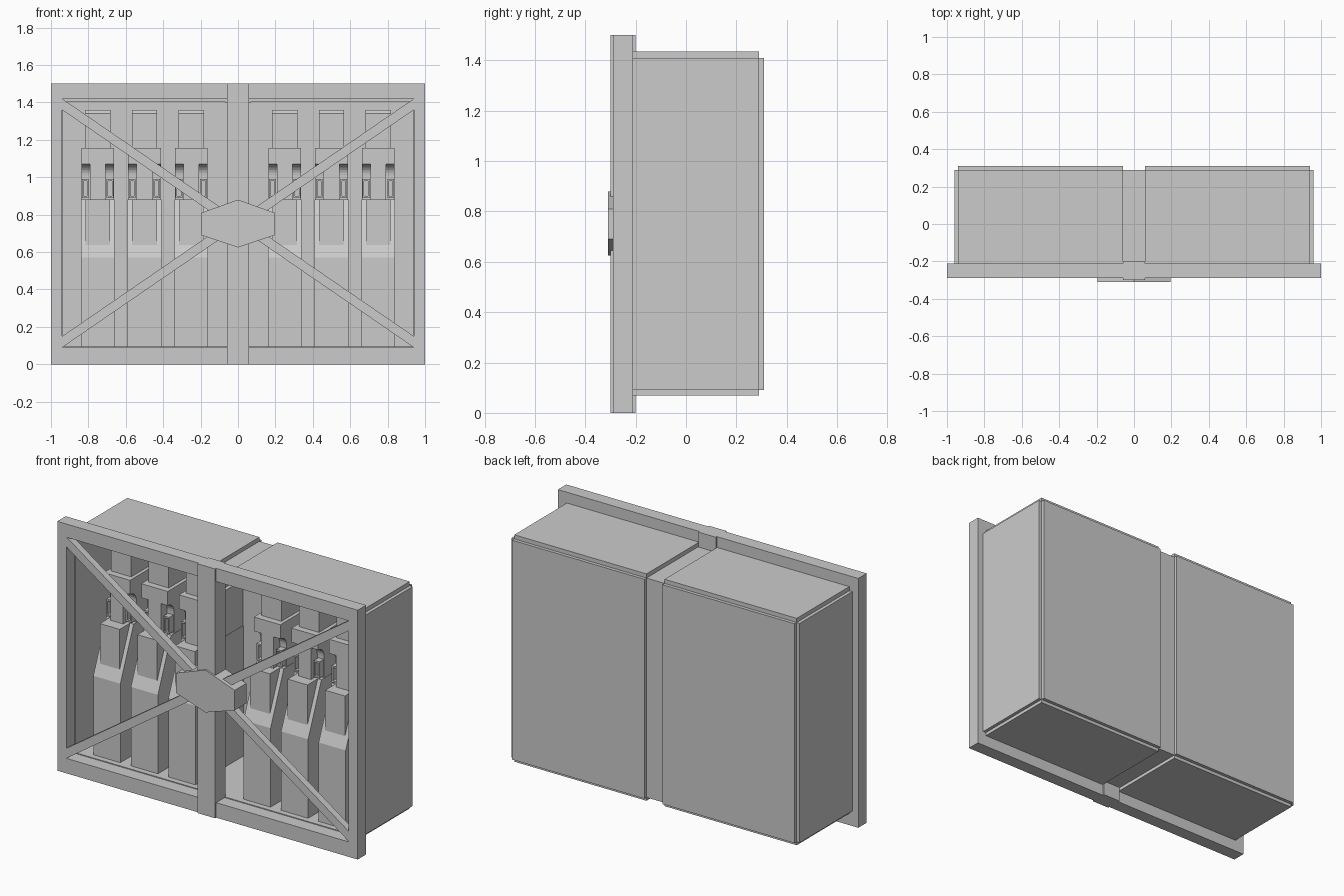
import bpy, bmesh, math
from mathutils import Vector

cube = bpy.data.objects.get("Cube")
if cube:
    bpy.data.objects.remove(cube, do_unlink=True)

GREY = (0.6, 0.6, 0.6, 1)
mat = bpy.data.materials.new("plain grey")
mat.use_nodes = True
mat.diffuse_color = GREY
mat.node_tree.nodes["Principled BSDF"].inputs["Base Color"].default_value = GREY


def add_box(bm, x0, x1, y0, y1, z0, z1):
    """Add a box given by its limits."""
    made = bmesh.ops.create_cube(bm, size=1)["verts"]
    for v in made:
        v.co = Vector(((x0 + x1) / 2 + v.co.x * (x1 - x0),
                       (y0 + y1) / 2 + v.co.y * (y1 - y0),
                       (z0 + z1) / 2 + v.co.z * (z1 - z0)))


def add_prism(bm, outline, axis, start, end):
    """Extrude a flat outline along x (outline in y, z) or y (outline in x, z)."""
    def place(p, d):
        return (d, p[0], p[1]) if axis == "x" else (p[0], d, p[1])
    low = [bm.verts.new(place(p, start)) for p in outline]
    high = [bm.verts.new(place(p, end)) for p in outline]
    n = len(outline)
    bm.faces.new(low)
    bm.faces.new(high[::-1])
    for i in range(n):
        j = (i + 1) % n
        bm.faces.new((low[i], high[i], high[j], low[j]))


def finish(name, bm):
    bmesh.ops.recalc_face_normals(bm, faces=bm.faces)
    mesh = bpy.data.meshes.new(name)
    bm.to_mesh(mesh)
    bm.free()
    mesh.materials.append(mat)
    obj = bpy.data.objects.new(name, mesh)
    bpy.context.collection.objects.link(obj)
    return obj


FRONT, FLANGE, BACK = -0.29, -0.21, 0.29
LOW, HIGH = 0.09, 1.41

# Front frame around the opening
bm = bmesh.new()
for s in (-1, 1):
    add_box(bm, *sorted((s * 0.94, s)), FRONT, FLANGE, 0, 1.5)
add_box(bm, -0.94, 0.94, FRONT, FLANGE, 0, LOW)
add_box(bm, -0.94, 0.94, FRONT, FLANGE, 1.42, 1.5)
finish("front_frame", bm)

# Upright bar in the middle
bm = bmesh.new()
add_box(bm, -0.058, 0.058, -0.30, -0.20, 0, 1.5)
finish("centre_bar", bm)

# Diagonal braces and the six-sided hub
bm = bmesh.new()
for s in (-1, 1):
    for t in (-1, 1):
        pts = [(0.94, 0.665), (0, 0.02), (0, -0.04), (0.94, 0.605)]
        add_prism(bm, [(s * x, 0.755 + t * z) for x, z in pts], "y", -0.287, -0.245)
finish("diagonal_braces", bm)

bm = bmesh.new()
add_prism(bm, [(-0.195, 0.81), (0, 0.88), (0.195, 0.81),
               (0.195, 0.69), (0, 0.625), (-0.195, 0.69)], "y", -0.31, -0.20)
finish("brace_hub", bm)

# Cabinet shell: recessed centre band, with raised panels on both halves
bm = bmesh.new()
add_box(bm, -0.07, 0.07, 0.28, BACK, LOW, HIGH)
add_box(bm, -0.07, 0.07, FLANGE, BACK, HIGH - 0.01, HIGH)
add_box(bm, -0.07, 0.07, FLANGE, BACK, LOW, LOW + 0.005)
finish("centre_band", bm)

for s, side in ((-1, "right"), (1, "left")):
    bm = bmesh.new()
    inner, outer = sorted((s * 0.06, s * 0.94))
    add_box(bm, inner, outer, 0.28, 0.31, LOW, HIGH)
    add_box(bm, inner, outer, FLANGE, BACK, HIGH - 0.005, 1.435)
    add_box(bm, inner, outer, FLANGE, BACK, 0.07, LOW + 0.005)
    add_box(bm, *sorted((s * 0.935, s * 0.96)), FLANGE, BACK, LOW, HIGH)
    finish(side + "_cabinet_panels", bm)

# Six stored units standing in the cabinet
body = [(-0.176, LOW), (-0.176, 0.57), (-0.05, 0.88), (0.285, 0.88), (0.285, LOW)]
top = [(-0.04, 1.1), (-0.04, 1.34), (-0.02, 1.36), (0.285, 1.36), (0.285, 1.1)]
arch = [(-0.08 + 0.06 * math.sin(a), 1.01 + 0.06 * math.cos(a))
        for a in (math.pi / 2 * i / 6 for i in range(7))]
flank = [(-0.08, 1.155)] + arch + [(-0.02, 0.88), (0.285, 0.88), (0.285, 1.155)]

for number, cx in enumerate((-0.75, -0.5, -0.25, 0.25, 0.5, 0.75), 1):
    # Lower body with sloping shoulders and a narrow raised front
    bm = bmesh.new()
    add_prism(bm, body, "x", cx - 0.09, cx + 0.09)
    add_box(bm, cx - 0.066, cx + 0.066, -0.148, 0.0, 0.60, 0.88)
    finish(f"unit_{number}_body", bm)

    # Head with arched recesses on both flanks
    bm = bmesh.new()
    add_box(bm, cx - 0.042, cx + 0.042, -0.08, 0.285, 0.88, 1.155)
    for s in (-1, 1):
        add_prism(bm, flank, "x", cx + s * 0.042, cx + s * 0.088)
    finish(f"unit_{number}_head", bm)

    # Small open clips in the recesses
    bm = bmesh.new()
    for s in (-1, 1):
        mid = cx + s * 0.066
        for e in (-1, 1):
            add_box(bm, *sorted((mid + e * 0.01, mid + e * 0.018)), -0.06, -0.015, 0.89, 0.99)
            z = 0.94 + e * 0.045
            add_box(bm, mid - 0.01, mid + 0.01, -0.06, -0.015, z - 0.005, z + 0.005)
    finish(f"unit_{number}_clips", bm)

    # Narrow upper block with a chamfered front edge
    bm = bmesh.new()
    add_prism(bm, top, "x", cx - 0.067, cx + 0.067)
    finish(f"unit_{number}_top", bm)
